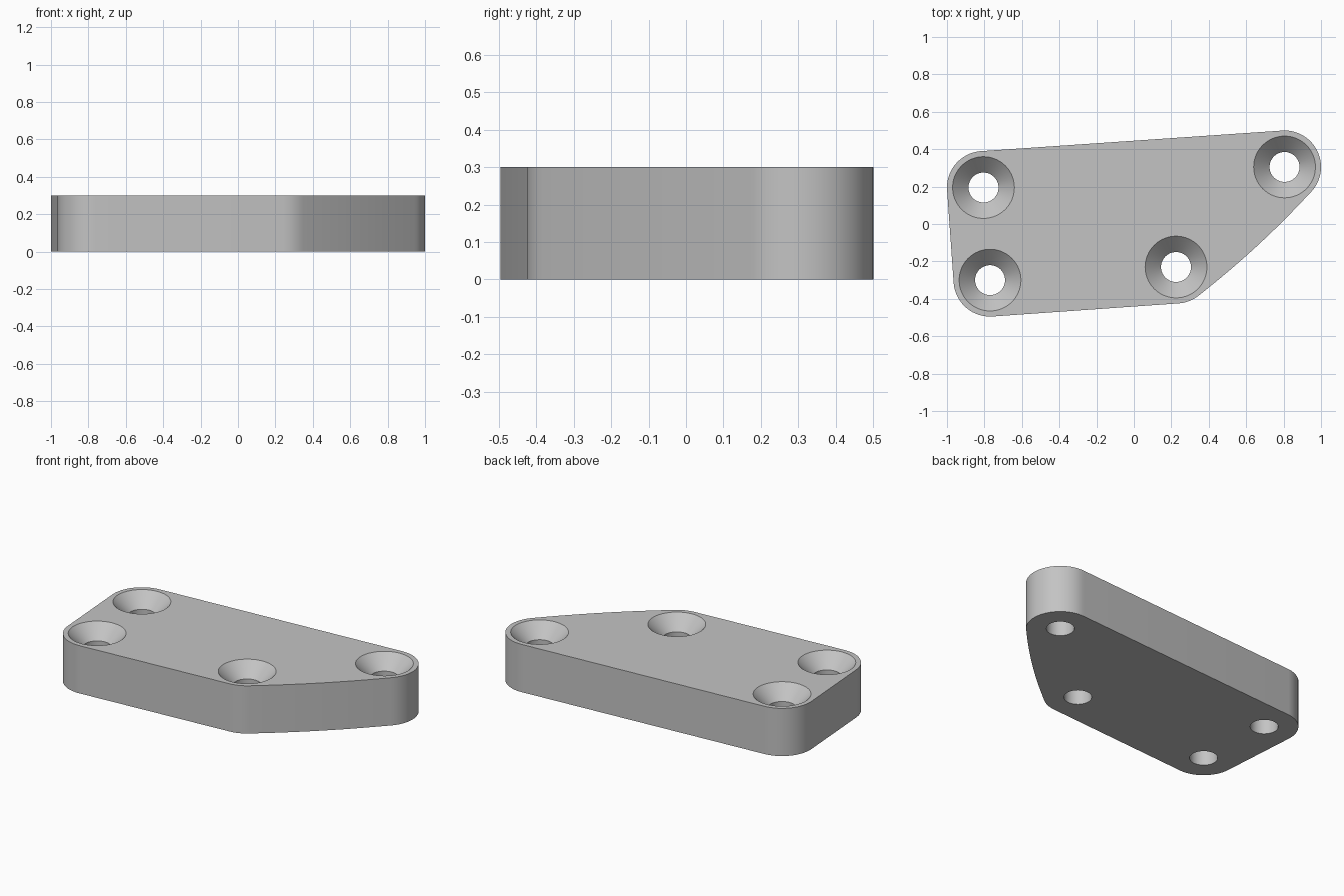
import bpy, bmesh, math
from mathutils import Vector
from mathutils.geometry import convex_hull_2d

cube = bpy.data.objects.get("Cube")
if cube:
    bpy.data.objects.remove(cube, do_unlink=True)

THICKNESS = 0.3
CORNER_R = 0.195
HOLE_R = 0.08
SINK_R = 0.165
SINK_Z = THICKNESS - (SINK_R - HOLE_R)
SEGMENTS = 64
CENTRES = [Vector(c) for c in
           ((-0.805, 0.195), (-0.77, -0.3), (0.225, -0.23), (0.805, 0.305))]


def circle(centre, radius):
    return [centre + radius * Vector((math.cos(a), math.sin(a)))
            for a in (math.tau * i / SEGMENTS for i in range(SEGMENTS))]


def ring(bm, points, z):
    """Closed loop of vertices at one height, with its edges."""
    verts = [bm.verts.new((p.x, p.y, z)) for p in points]
    edges = [bm.edges.new((v, verts[i - 1])) for i, v in enumerate(verts)]
    return verts, edges


def wall(bm, lower, upper):
    """Quads between two rings with matching vertices."""
    for i in range(len(lower)):
        bm.faces.new((lower[i - 1], lower[i], upper[i], upper[i - 1]))


# Outline: rounded corners around the holes, slanted side gently bowed
points = [p for c in CENTRES for p in circle(c, CORNER_R)]
start, end = CENTRES[2], CENTRES[3]
along = (end - start).normalized()
outward = Vector((along.y, -along.x))
for i in range(1, 12):
    t = i / 12
    bow = 0.016 * 4 * t * (1 - t)
    points.append(start.lerp(end, t) + outward * (CORNER_R + bow))
outline = [points[i] for i in convex_hull_2d(points)]

# Plate body
bm = bmesh.new()
low, low_edges = ring(bm, outline, 0)
high, high_edges = ring(bm, outline, THICKNESS)
wall(bm, low, high)

# Countersunk through holes
for c in CENTRES:
    base, base_edges = ring(bm, circle(c, HOLE_R), 0)
    neck, _ = ring(bm, circle(c, HOLE_R), SINK_Z)
    rim, rim_edges = ring(bm, circle(c, SINK_R), THICKNESS)
    wall(bm, base, neck)
    wall(bm, neck, rim)
    low_edges += base_edges
    high_edges += rim_edges

# Flat faces with the hole openings left out
for edges, normal in ((low_edges, (0, 0, -1)), (high_edges, (0, 0, 1))):
    bmesh.ops.triangle_fill(bm, edges=edges, use_beauty=True, normal=normal)
bmesh.ops.recalc_face_normals(bm, faces=bm.faces[:])

mesh = bpy.data.meshes.new("mounting_plate")
bm.to_mesh(mesh)
bm.free()
plate = bpy.data.objects.new("mounting_plate", mesh)
bpy.context.collection.objects.link(plate)

# Plain grey material
grey = bpy.data.materials.new("light grey")
grey.use_nodes = True
colour = (0.55, 0.55, 0.55, 1)
grey.diffuse_color = colour
grey.node_tree.nodes["Principled BSDF"].inputs["Base Color"].default_value = colour
mesh.materials.append(grey)

# Smooth round walls, sharp rims
bpy.ops.object.select_all(action="DESELECT")
plate.select_set(True)
bpy.context.view_layer.objects.active = plate
bpy.ops.object.shade_smooth_by_angle(angle=math.radians(30))
